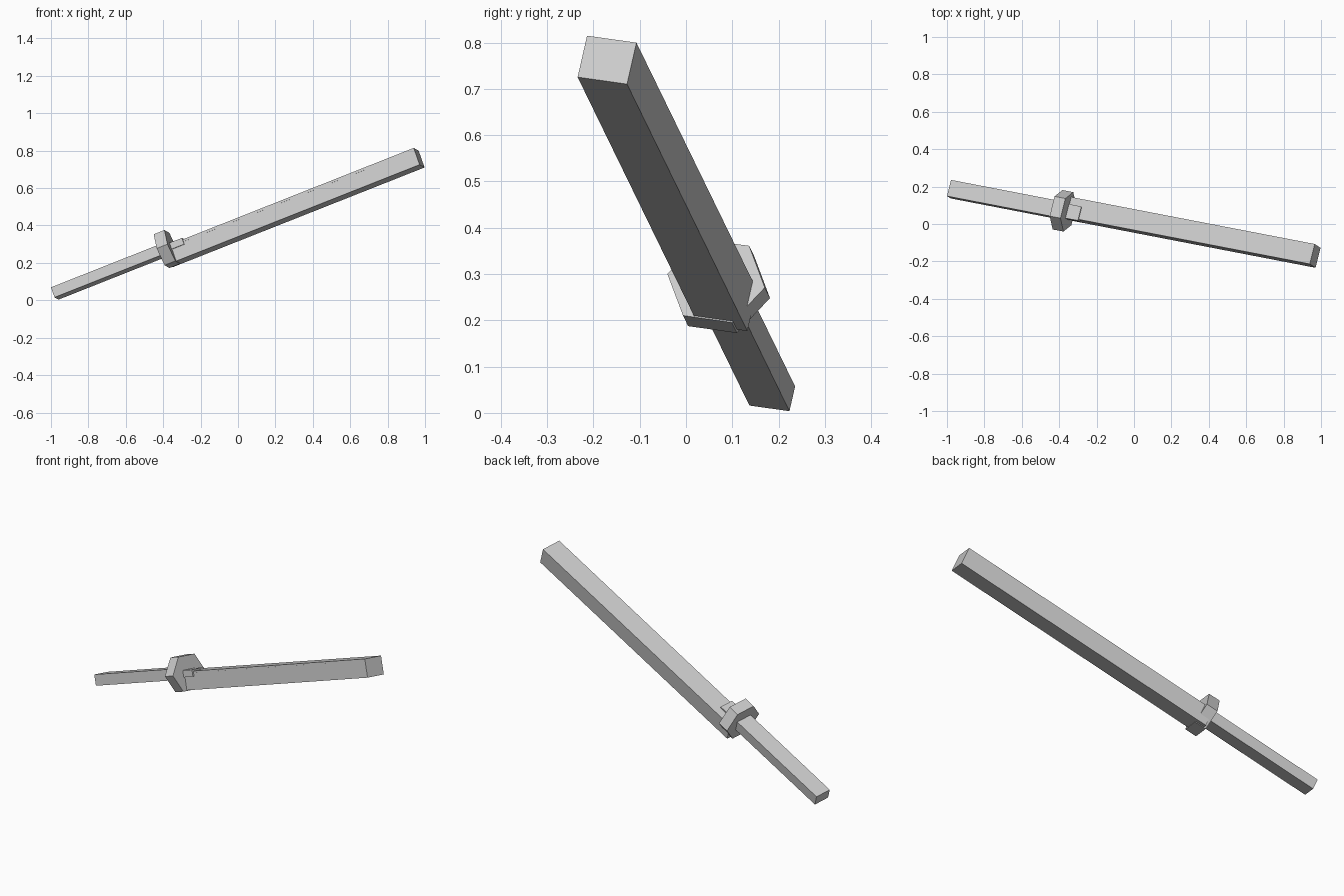
import bpy, bmesh, math
from mathutils import Matrix, Vector

if "Cube" in bpy.data.objects:
    bpy.data.objects.remove(bpy.data.objects["Cube"], do_unlink=True)

# Single grey material
grey = bpy.data.materials.new("plain grey")
grey.use_nodes = True
colour = (0.6, 0.6, 0.6, 1)
grey.diffuse_color = colour
grey.node_tree.nodes["Principled BSDF"].inputs["Base Color"].default_value = colour

# Tilted frame: local x runs along the blade, y across it, z through it;
# the origin is the middle of the guard's blade-side face
along = Vector((0.9152, -0.1766, 0.3624)).normalized()
across = Vector((0.239, 0.9615, -0.135))
across = (across - along * across.dot(along)).normalized()
through = along.cross(across)
frame = Matrix((along, across, through)).transposed().to_4x4()
frame.translation = (-0.351, 0.065, 0.2855)


def prism(name, outline, start, end):
    """Extrude a (y, z) outline along the blade axis."""
    bm = bmesh.new()
    base = bm.faces.new([bm.verts.new((start, y, z)) for y, z in outline])
    ext = bmesh.ops.extrude_face_region(bm, geom=[base], use_keep_orig=True)
    moved = [g for g in ext["geom"] if isinstance(g, bmesh.types.BMVert)]
    bmesh.ops.translate(bm, verts=moved, vec=(end - start, 0, 0))
    bmesh.ops.recalc_face_normals(bm, faces=bm.faces)
    mesh = bpy.data.meshes.new(name)
    bm.to_mesh(mesh)
    bm.free()
    mesh.materials.append(grey)
    obj = bpy.data.objects.new(name, mesh)
    obj.matrix_world = frame
    bpy.context.collection.objects.link(obj)
    return obj


def bar(name, start, end, half_y, half_z, cy=0, cz=0):
    outline = [(cy + sy * half_y, cz + sz * half_z)
               for sy, sz in ((-1, -1), (1, -1), (1, 1), (-1, 1))]
    return prism(name, outline, start, end)


# Grip
bar("handle", -0.687, -0.03, 0.045, 0.029)

# Six-sided guard
hexagon = [(0.1095 * math.cos(math.radians(60 * i)),
            0.1035 * math.sin(math.radians(60 * i))) for i in range(6)]
prism("guard", hexagon, -0.063, 0)

# Blade, set off-centre from the handle
bar("blade", -0.05, 1.422, 0.0555, 0.0485, 0.0245, -0.038)

# Collar block and thin core strip along the blade
bar("collar", -0.03, 0.072, 0.039, 0.018)
bar("blade_core", 0.0, 1.158, 0.0318, 0.0025)
